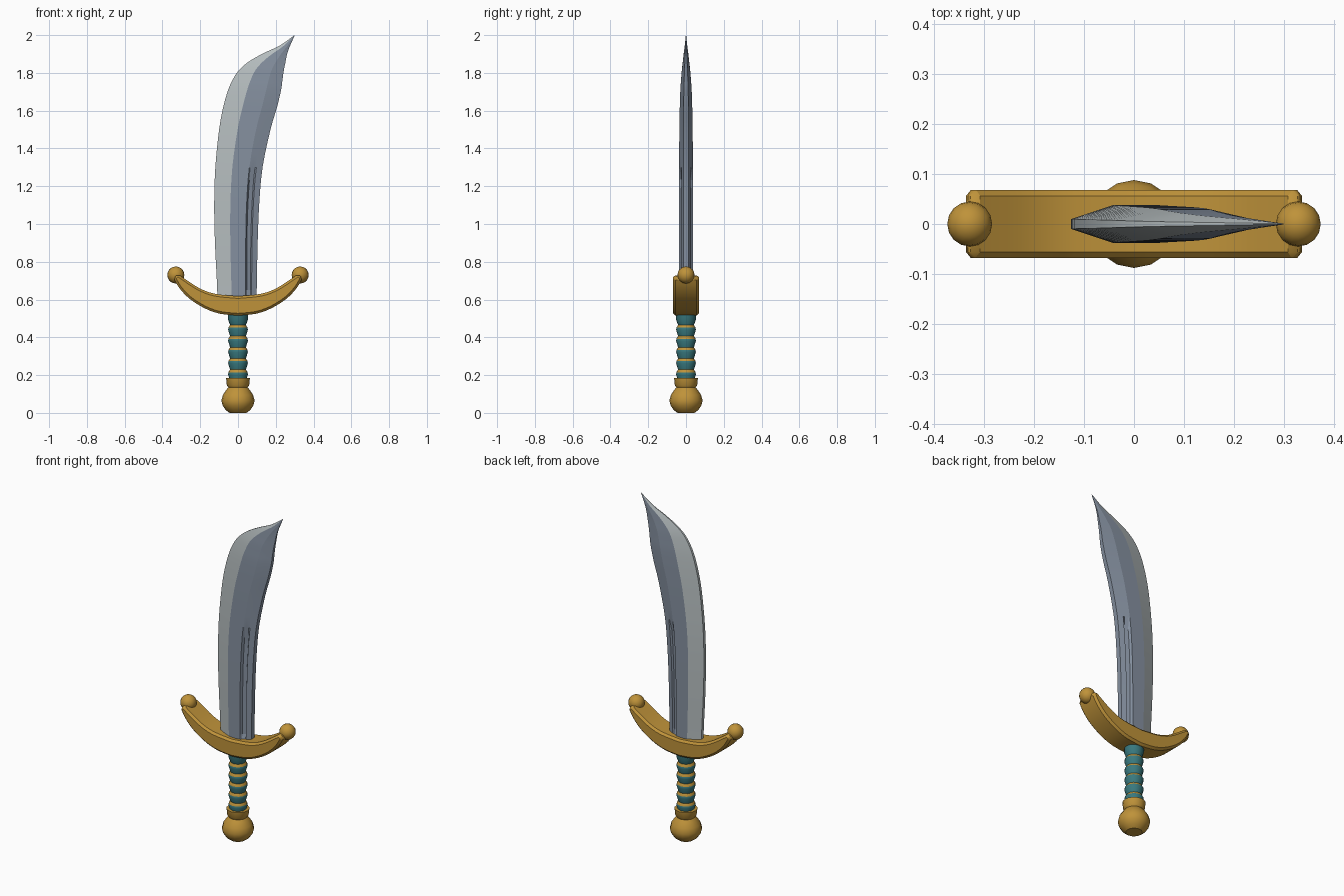
import bpy, bmesh, math

if "Cube" in bpy.data.objects:
    bpy.data.objects.remove(bpy.data.objects["Cube"])


def material(name, rgb):
    m = bpy.data.materials.new(name)
    m.diffuse_color = (*rgb, 1)
    m.use_nodes = True
    m.node_tree.nodes["Principled BSDF"].inputs["Base Color"].default_value = m.diffuse_color
    return m


GOLD = material("gold", (0.52, 0.29, 0.042))
TEAL = material("teal grip", (0.04, 0.19, 0.21))
STEEL = material("blue steel", (0.235, 0.28, 0.35))
EDGE = material("pale edge steel", (0.46, 0.505, 0.515))


def make(name, verts, faces, mats, rule=None, angle=30):
    me = bpy.data.meshes.new(name)
    me.from_pydata(verts, [], faces)
    for m in mats:
        me.materials.append(m)
    bm = bmesh.new()
    bm.from_mesh(me)
    bmesh.ops.remove_doubles(bm, verts=bm.verts, dist=1e-5)
    bmesh.ops.recalc_face_normals(bm, faces=bm.faces)
    bm.to_mesh(me)
    bm.free()
    if rule:
        for p in me.polygons:
            p.material_index = rule(p)
    ob = bpy.data.objects.new(name, me)
    bpy.context.collection.objects.link(ob)
    smooth(ob, angle)
    return ob


def smooth(ob, angle):
    bpy.ops.object.select_all(action='DESELECT')
    ob.select_set(True)
    bpy.context.view_layer.objects.active = ob
    bpy.ops.object.shade_smooth_by_angle(angle=math.radians(angle))


def lathe(name, profile, mats, rule=None, n=16, angle=30):
    verts = [(r * math.cos(2 * math.pi * i / n), r * math.sin(2 * math.pi * i / n), z)
             for r, z in profile for i in range(n)]
    faces = [(k * n + i, k * n + (i + 1) % n, (k + 1) * n + (i + 1) % n, (k + 1) * n + i)
             for k in range(len(profile) - 1) for i in range(n)]
    last = (len(profile) - 1) * n
    faces += [tuple(range(n)), tuple(range(last, last + n))]
    return make(name, verts, faces, mats, rule, angle)


def spline(pts, sub):
    """Catmull-Rom curve through tuples of any size."""
    out = []
    for i in range(len(pts) - 1):
        p0, p1, p2 = pts[max(i - 1, 0)], pts[i], pts[i + 1]
        p3 = pts[min(i + 2, len(pts) - 1)]
        for s in range(sub):
            t = s / sub
            out.append(tuple(0.5 * (2 * b + (c - a) * t + (2 * a - 5 * b + 4 * c - d) * t * t
                                    + (3 * b - a - 3 * c + d) * t ** 3)
                             for a, b, c, d in zip(p0, p1, p2, p3)))
    return out + [pts[-1]]


# Blade: stations of edge x, edge z, spine x, spine z, half thickness
stations = spline([
    (-.108, .58, .098, .58, .038), (-.112, .70, .10, .70, .038),
    (-.122, .90, .104, .90, .038), (-.126, 1.10, .112, 1.10, .038),
    (-.120, 1.30, .130, 1.30, .037), (-.100, 1.50, .172, 1.50, .035),
    (-.078, 1.62, .207, 1.62, .033), (-.052, 1.71, .228, 1.71, .030),
    (-.025, 1.77, .235, 1.76, .026), (.010, 1.82, .242, 1.81, .022),
    (.065, 1.865, .250, 1.85, .017), (.143, 1.908, .259, 1.895, .012),
    (.222, 1.945, .272, 1.935, .007), (.297, 1.998, .299, 1.996, .001)], 3)
FRACS = (0, .36, .72, .75, .79, .84, .87, 1)
verts, faces = [], []
for ex, ez, sx, sz, h in stations:
    half = []
    for j, f in enumerate(FRACS):
        t = (.26 + .74 * f / .36) if f < .36 else 1 - .62 * max(0, (f - .72) / .28)
        y = h * t
        if j in (3, 4, 5) and .64 < ez < 1.28:      # fuller groove
            y -= .012
        half.append((ex + (sx - ex) * f, y, ez + (sz - ez) * f))
    verts += half + [(x, -y, z) for x, y, z in reversed(half)]
n = 2 * len(FRACS)
strip = {}
for k in range(len(stations) - 1):
    for j in range(n):
        a, b = k * n + j, k * n + (j + 1) % n
        faces.append((a, b, b + n, a + n))
faces += [tuple(range(n)), tuple(range(len(verts) - n, len(verts)))]
pale = {0, n - 2, n - 1}
blade = make("blade", verts, faces, [STEEL, EDGE], angle=11)
for i, p in enumerate(blade.data.polygons):
    if i < len(faces) - 2 and i % n in pale:
        p.material_index = 1

# Crescent guard: mirrored half outline, extruded and chamfered
low = spline([(0, .515), (.095, .525), (.175, .553), (.255, .603), (.31, .66), (.342, .715)], 3)
top = spline([(.318, .735), (.275, .705), (.20, .658), (.12, .63), (0, .618)], 3)
right = low + top
outline = right + [(-x, z) for x, z in reversed(right[1:-1])]
m = len(outline)
verts = [(x, y, z) for y in (-.068, .068) for x, z in outline]
faces = [tuple(range(m)), tuple(range(m, 2 * m))]
faces += [(i, (i + 1) % m, (i + 1) % m + m, i + m) for i in range(m)]
guard = make("guard", verts, faces, [GOLD])
bev = guard.modifiers.new("chamfer", 'BEVEL')
bev.width = .012
bev.segments = 1
bev.limit_method = 'ANGLE'
bev.angle_limit = math.radians(60)

# Guard end balls
for side, word in ((-1, "left"), (1, "right")):
    bpy.ops.mesh.primitive_uv_sphere_add(segments=16, ring_count=10, radius=.045,
                                         location=(side * .329, 0, .73))
    ball = bpy.context.object
    ball.name = word + "_guard_ball"
    ball.data.materials.append(GOLD)
    smooth(ball, 40)

# Grip: stacked teal flares, each topped by a gold step
profile = [(.042, .17)]
for k in range(5):
    z = .215 + .059 * k
    profile += [(.052, z - .012), (.051, z), (.042, z + .014)]
profile += [(.053, .495), (.053, .53)]
lathe("grip", profile, [TEAL, GOLD], lambda p: int(.3 < p.normal.z < .9), 16)

# Pommel with collar
lathe("pommel", [(.045, 0), (.066, .016), (.082, .04), (.088, .065), (.080, .095),
                 (.062, .122), (.051, .135), (.059, .146), (.063, .184), (.045, .184)],
      [GOLD], n=16, angle=35)
